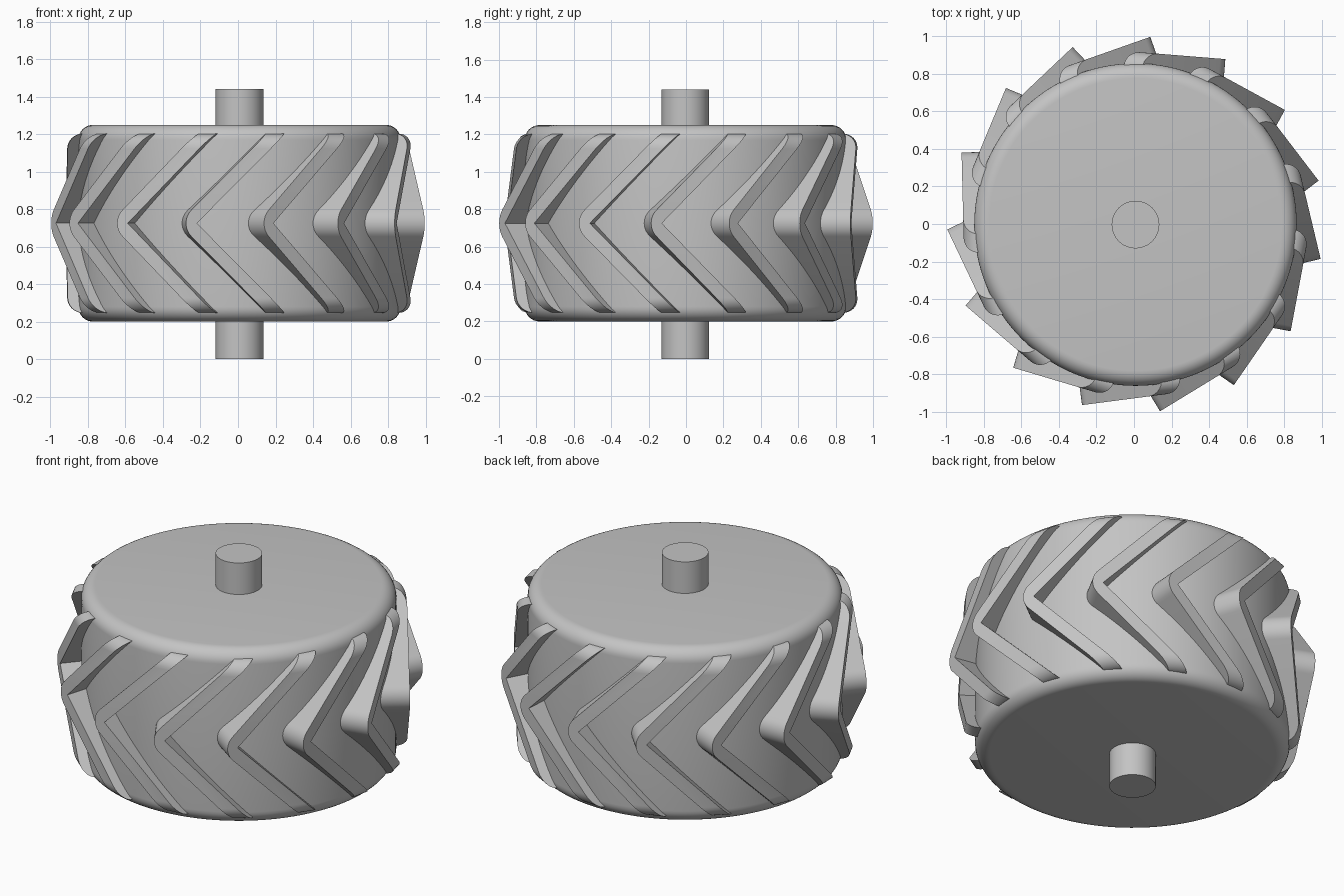
import bpy, bmesh, math
from mathutils import Matrix, Vector

cube = bpy.data.objects.get("Cube")
if cube:
    bpy.data.objects.remove(cube, do_unlink=True)

CENTRE = Vector((0.008, -0.003, 0))
MID_Z = 0.725          # height of the chevron tips
CLEATS = 15

grey = bpy.data.materials.new("plain grey")
grey.use_nodes = True
colour = (0.55, 0.55, 0.55, 1)
grey.diffuse_color = colour
grey.node_tree.nodes["Principled BSDF"].inputs["Base Color"].default_value = colour


def finish(name, bm, angle=35):
    bmesh.ops.recalc_face_normals(bm, faces=bm.faces)
    mesh = bpy.data.meshes.new(name)
    bm.to_mesh(mesh)
    bm.free()
    mesh.materials.append(grey)
    obj = bpy.data.objects.new(name, mesh)
    bpy.context.collection.objects.link(obj)
    bpy.ops.object.select_all(action="DESELECT")
    obj.select_set(True)
    bpy.context.view_layer.objects.active = obj
    bpy.ops.object.shade_smooth_by_angle(angle=math.radians(angle))
    return obj


def cylinder(name, radius, bottom, top, sides, rounding=0):
    bm = bmesh.new()
    place = Matrix.Translation(CENTRE + Vector((0, 0, (bottom + top) / 2)))
    bmesh.ops.create_cone(bm, cap_ends=True, segments=sides, radius1=radius,
                          radius2=radius, depth=top - bottom, matrix=place)
    if rounding:
        rims = [e for e in bm.edges if any(len(f.verts) > 4 for f in e.link_faces)]
        bmesh.ops.bevel(bm, geom=rims, offset=rounding, segments=8,
                        profile=0.5, affect="EDGES")
    return finish(name, bm)


# Wheel body with rounded rims, and the axle through it
cylinder("wheel_body", 0.86, 0.2, 1.25, 128, 0.08)
cylinder("axle_top", 0.127, 1.2, 1.44, 48)
cylinder("axle_bottom", 0.127, 0, 0.25, 48)

# Chevron cleat: cross-sections stacked by height above or below the tip
TIP, FACE, WIDTH = 0.407, 0.918, 0.1
NOSE, END, ROUND = 0.1, 0.478, 0.08
BLEND = NOSE * math.sqrt(0.5)


def section(dz):
    h = abs(dz)
    if h < BLEND:      # rounded nose
        lead = TIP - NOSE + math.sqrt(NOSE ** 2 - h ** 2)
    else:              # straight arm at 45 degrees
        lead = TIP - NOSE + 2 * BLEND - h
    trail = TIP - NOSE + 2 * BLEND - WIDTH - h
    over = max(0, h - (END - ROUND))
    face = FACE - ROUND + math.sqrt(max(0, ROUND ** 2 - over ** 2))
    return [(lead, 0.7), (lead, face), (trail, face), (trail, 0.7)]


def cleat(name, angle):
    n = Vector((math.cos(angle), math.sin(angle), 0))
    t = Vector((n.y, -n.x, 0))
    half = [BLEND * i / 6 for i in range(1, 7)]
    half += [END - ROUND + ROUND * math.sin(math.pi / 2 * i / 8) for i in range(9)]
    levels = [-h for h in reversed(half)] + [0] + half
    bm = bmesh.new()
    rings = [[bm.verts.new(CENTRE + t * u + n * w + Vector((0, 0, MID_Z + dz)))
              for u, w in section(dz)] for dz in levels]
    for a, b in zip(rings, rings[1:]):
        for i in range(4):
            j = (i + 1) % 4
            bm.faces.new((a[i], a[j], b[j], b[i]))
    bm.faces.new(rings[0])
    bm.faces.new(rings[-1])
    return finish(name, bm)


for k in range(CLEATS):
    cleat(f"tread_cleat_{k + 1}", math.radians(13.4) + math.tau * k / CLEATS)
